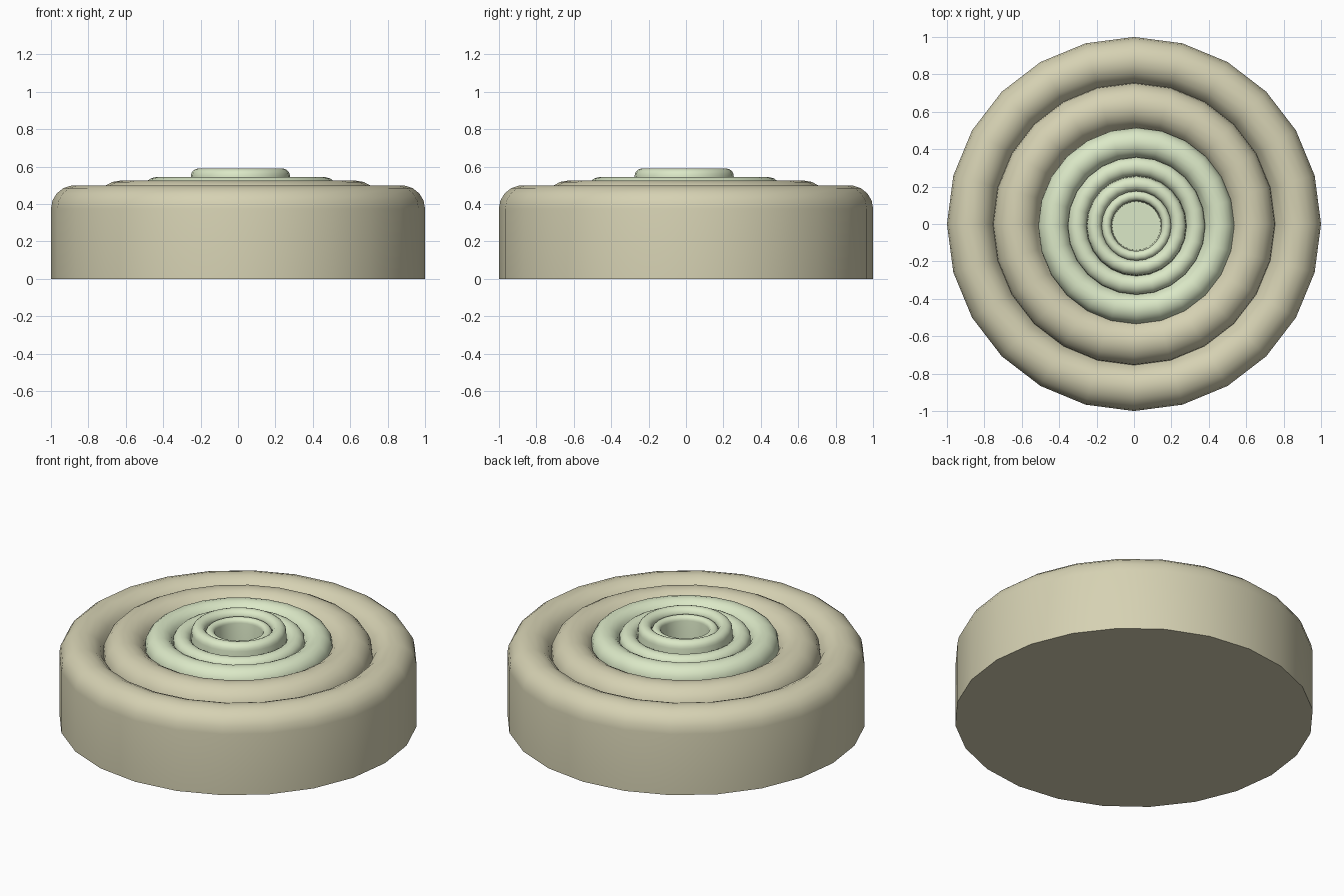
import bpy, bmesh, math

if "Cube" in bpy.data.objects:
    bpy.data.objects.remove(bpy.data.objects["Cube"])

SIDES = 24


def material(name, rgb):
    m = bpy.data.materials.new(name)
    m.diffuse_color = (*rgb, 1)
    m.use_nodes = True
    m.node_tree.nodes["Principled BSDF"].inputs["Base Color"].default_value = m.diffuse_color
    return m


def bead(r_out, r_in, top, end=165, start=0, n=8):
    # rounded ring cross-section running from outside to inside
    c, a = (r_out + r_in) / 2, (r_out - r_in) / 2
    pts = []
    for i in range(n + 1):
        t = math.radians(start + (end - start) * i / n)
        pts.append((c + a * math.cos(t), top - a + a * math.sin(t)))
    return pts


def lathe(name, profile, mat, centre=(0, 0)):
    # revolve a profile; points on the axis become single vertices
    bm = bmesh.new()
    rows = []
    for r, z in profile:
        if r == 0:
            rows.append([bm.verts.new((*centre, z))] * SIDES)
        else:
            rows.append([bm.verts.new((centre[0] + r * math.cos(2 * math.pi * i / SIDES),
                                       centre[1] + r * math.sin(2 * math.pi * i / SIDES), z))
                         for i in range(SIDES)])
    for a, b in zip(rows, rows[1:]):
        for i in range(SIDES):
            j = (i + 1) % SIDES
            quad = list(dict.fromkeys((a[i], a[j], b[j], b[i])))
            bm.faces.new(quad)
    bmesh.ops.recalc_face_normals(bm, faces=bm.faces)
    me = bpy.data.meshes.new(name)
    bm.to_mesh(me)
    bm.free()
    me.materials.append(mat)
    ob = bpy.data.objects.new(name, me)
    bpy.context.collection.objects.link(ob)
    bpy.ops.object.select_all(action='DESELECT')
    ob.select_set(True)
    bpy.context.view_layer.objects.active = ob
    bpy.ops.object.shade_smooth_by_angle(angle=math.radians(40))
    return ob


tan = material("tan", (0.67, 0.64, 0.45))
green = material("pale_green", (0.71, 0.81, 0.57))

# drum with two rounded outer rings and a socket for the centre
drum = [(0, 0), (1, 0)] + bead(1, 0.75, 0.5) + bead(0.755, 0.51, 0.525, start=15)
drum += [(0.48, 0.40), (0.48, 0.26), (0, 0.26)]
lathe("drum", drum, tan)

# stepped rings around a central well, slightly off centre
insert = [(0, 0.27), (0.46, 0.27), (0.46, 0.40), (0.525, 0.42)]
insert += bead(0.525, 0.365, 0.545, start=5)
insert += bead(0.37, 0.265, 0.54, start=20, end=160)
insert += bead(0.265, 0.185, 0.59, end=170)
insert += bead(0.187, 0.135, 0.565, start=15, end=180)
insert += [(0.13, 0.33), (0, 0.33)]
lathe("centre_rings", insert, green, (0.013, -0.01))
